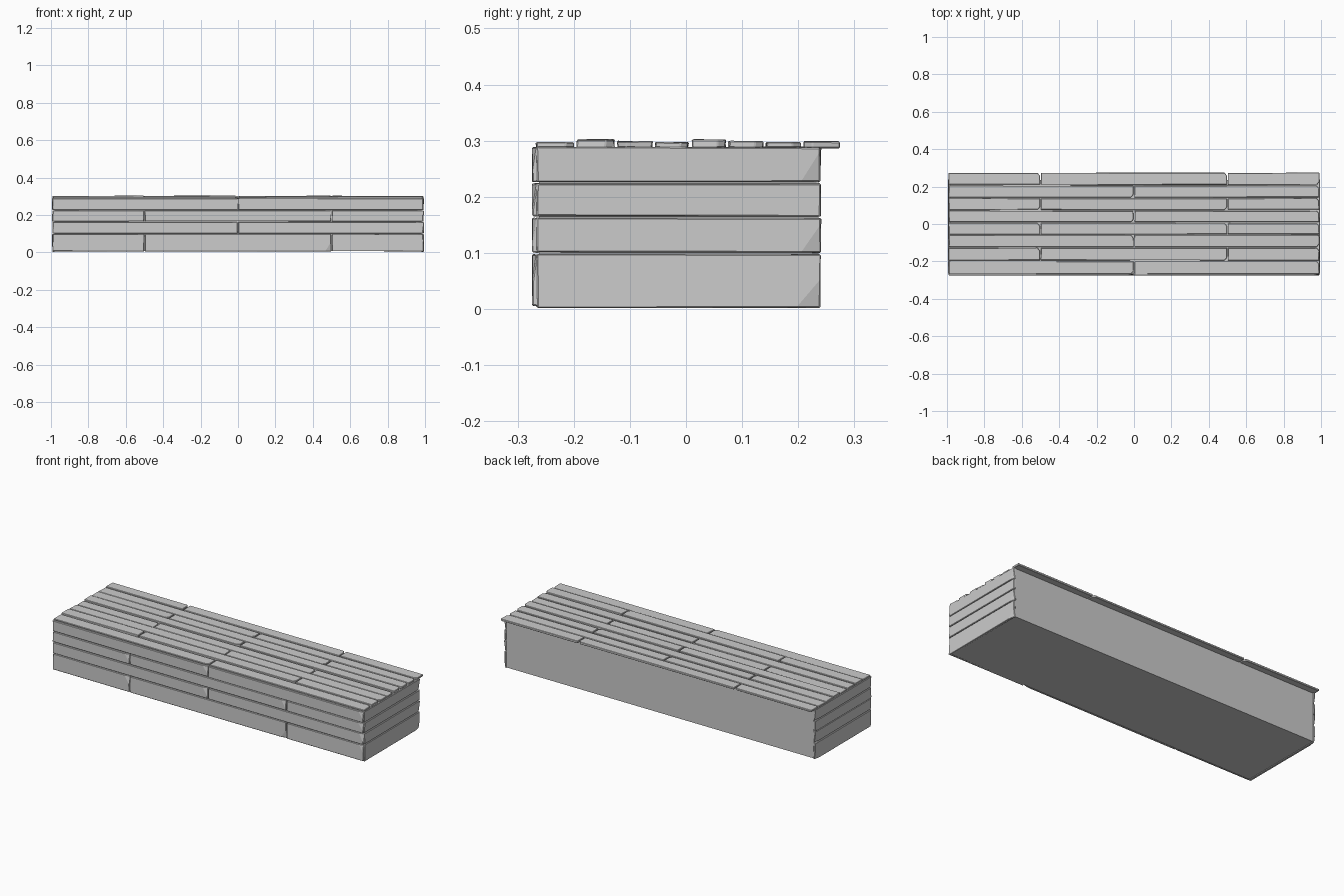
import bpy, bmesh, random
from mathutils import Vector

if "Cube" in bpy.data.objects:
    bpy.data.objects.remove(bpy.data.objects["Cube"])

random.seed(7)


def box(name, lo, hi, jitter=(0, 0, 0), bevel=0.0, chips=()):
    """Box from corner to corner, with uneven corners, chipped corners and worn edges."""
    bm = bmesh.new()
    bmesh.ops.create_cube(bm, size=1)
    lo, hi = Vector(lo), Vector(hi)
    mid, size = (lo + hi) / 2, hi - lo
    for v in bm.verts:
        for i in range(3):
            v.co[i] = mid[i] + v.co[i] * size[i] + random.uniform(-jitter[i], jitter[i])
    # a chip is (point, outward normal): everything outside is sliced off
    for point, normal in chips:
        cut = bmesh.ops.bisect_plane(bm, geom=bm.verts[:] + bm.edges[:] + bm.faces[:],
                                     plane_co=point, plane_no=normal, clear_outer=True)
        edges = [e for e in cut['geom_cut'] if isinstance(e, bmesh.types.BMEdge)]
        if edges:
            bmesh.ops.contextual_create(bm, geom=edges)
    bmesh.ops.recalc_face_normals(bm, faces=bm.faces[:])
    mesh = bpy.data.meshes.new(name)
    bm.to_mesh(mesh)
    bm.free()
    ob = bpy.data.objects.new(name, mesh)
    bpy.context.collection.objects.link(ob)
    if bevel:
        mod = ob.modifiers.new("worn_edges", 'BEVEL')
        mod.width = bevel
        mod.segments = 1
    return ob


def spans(row, odd_split):
    """Staggered board lengths: thirds-style joints alternate with a centre joint."""
    cuts = [-0.993, -0.5, 0.5, 0.993] if odd_split(row) else [-0.993, 0.0, 0.993]
    return list(zip(cuts, cuts[1:]))


GAP = 0.003

# solid core: plain back and underside
box("core", (-0.982, -0.262, 0.006), (0.982, 0.236, 0.289))

# deck boards: eight rows, the rear one overhanging the back
deck_y = [-0.27, -0.197, -0.125, -0.057, 0.007, 0.073, 0.14, 0.207, 0.276]
deck_top = [0.297, 0.302, 0.299, 0.297, 0.302, 0.299, 0.297, 0.299]
for r in range(8):
    y0, y1 = deck_y[r] + GAP, deck_y[r + 1] - GAP
    for n, (x0, x1) in enumerate(spans(r, lambda k: k % 2 == 1)):
        side = random.choice((-1, 1))
        corner = (x1 - GAP - 0.012, y1 if side > 0 else y0, 0.29)
        box(f"deck_board_{r}_{n}", (x0 + GAP, y0, 0.287), (x1 - GAP, y1, deck_top[r]),
            (0.002, 0.0018, 0.001), 0.002, [(corner, (1, side * 0.8, 0))])

# front boards: four rows
wall_z = [0.004, 0.099, 0.164, 0.225, 0.29]
for r in range(4):
    z0, z1 = wall_z[r] + GAP * 0.6, wall_z[r + 1] - GAP * 0.6
    for n, (x0, x1) in enumerate(spans(r, lambda k: k % 2 == 0)):
        up = random.choice((-1, 1))
        corner = (x1 - GAP - 0.03, -0.274, z1 if up > 0 else z0)
        box(f"front_board_{r}_{n}", (x0 + GAP, -0.274, z0), (x1 - GAP, -0.26, z1),
            (0.002, 0.001, 0.001), 0.002, [(corner, (0.25, -1, up * 0.15))])

# end boards: four full-depth rows on each side
for s, label in ((1, "right"), (-1, "left")):
    for r in range(4):
        z0, z1 = wall_z[r] + GAP * 0.5, wall_z[r + 1] - GAP * 0.5
        if r == 0:
            z0 = 0.002
        xs = sorted((s * 0.98, s * 0.993))
        corner = (s * 0.993, 0.205, z0 + 0.005)
        chips = [(corner, (s, 0.2, -0.15))] if r != 2 else []
        box(f"{label}_end_board_{r}", (xs[0], -0.266, z0), (xs[1], 0.24, z1),
            (0.0012, 0.0015, 0.0012), 0.002, chips)
